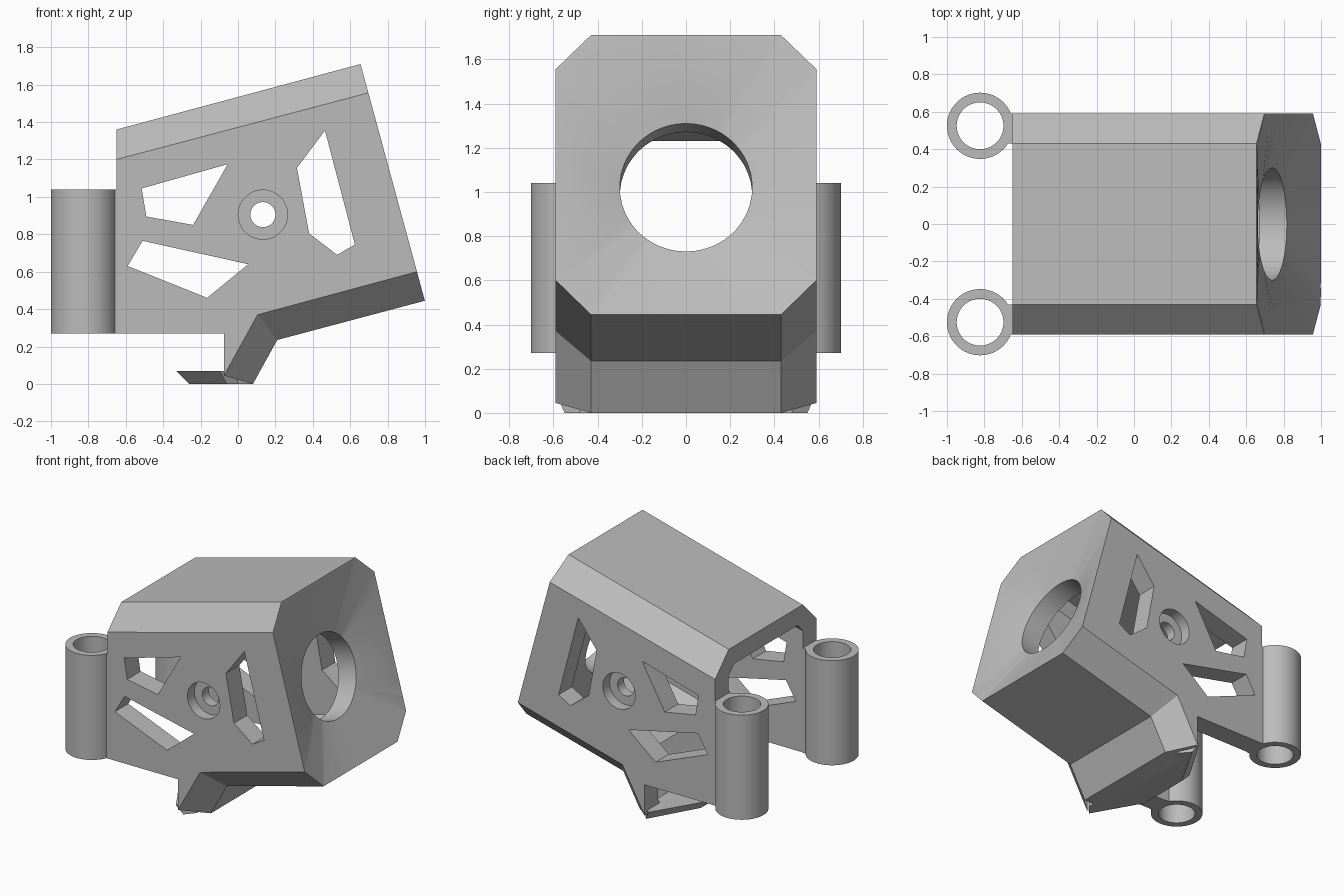
import bpy, bmesh
from math import radians, cos, sin, pi, hypot
from mathutils import Vector

if "Cube" in bpy.data.objects:
    bpy.data.objects.remove(bpy.data.objects["Cube"])

grey = bpy.data.materials.new("plain grey")
grey.use_nodes = True
grey.diffuse_color = (0.5, 0.5, 0.5, 1)
grey.node_tree.nodes["Principled BSDF"].inputs["Base Color"].default_value = (0.5, 0.5, 0.5, 1)

TILT = radians(15)


def tilted(d, u):
    """Point in the x-z plane: d along the lens axis, u up the front face."""
    return (0.8275 + d * cos(TILT) - u * sin(TILT),
            1.078 + d * sin(TILT) + u * cos(TILT))


def loft(name, rings):
    """Closed solid through rings holding equal numbers of points."""
    bm = bmesh.new()
    rows = [[bm.verts.new(p) for p in ring] for ring in rings]
    n = len(rows[0])
    for a, b in zip(rows, rows[1:]):
        for i in range(n):
            j = (i + 1) % n
            bm.faces.new((a[i], a[j], b[j], b[i]))
    bm.faces.new(rows[0])
    bm.faces.new(rows[-1])
    bmesh.ops.recalc_face_normals(bm, faces=bm.faces[:])
    mesh = bpy.data.meshes.new(name)
    bm.to_mesh(mesh)
    bm.free()
    mesh.materials.append(grey)
    obj = bpy.data.objects.new(name, mesh)
    bpy.context.collection.objects.link(obj)
    return obj


def across(profile, y):
    return [(x, y, z) for x, z in profile]


def circle(cx, cy, r, n=64):
    return [(cx + r * cos(2 * pi * i / n), cy + r * sin(2 * pi * i / n)) for i in range(n)]


def flat(outline, z):
    return [(x, y, z) for x, y in outline]


def cut(obj, cutters):
    """Subtract the cutters, bake the result and remove them."""
    for c in cutters:
        m = obj.modifiers.new("cut", 'BOOLEAN')
        m.operation, m.solver, m.object = 'DIFFERENCE', 'EXACT', c
    bpy.context.view_layer.update()
    dg = bpy.context.evaluated_depsgraph_get()
    mesh = bpy.data.meshes.new_from_object(obj.evaluated_get(dg))
    obj.modifiers.clear()
    obj.data = mesh
    for c in cutters:
        bpy.data.objects.remove(c)


def smooth(obj):
    bpy.ops.object.select_all(action='DESELECT')
    obj.select_set(True)
    bpy.context.view_layer.objects.active = obj
    bpy.ops.object.shade_smooth_by_angle(angle=radians(25))


# Housing: full profile in the middle, chamfered profile on the sides
middle = [(-0.65, 1.36), (0.655, 1.71), (1.0, 0.445), (0.21, 0.235),
          (0.08, 0), (-0.075, 0), (-0.075, 0.27), (-0.65, 0.27)]
side = [(-0.65, 1.2), (0.697, 1.556), (0.957, 0.6), (0.105, 0.37),
        (-0.075, 0.045), (-0.075, 0.05), (-0.075, 0.27), (-0.65, 0.27)]
housing = loft("housing", [across(side, -0.59), across(middle, -0.43),
                           across(middle, 0.43), across(side, 0.59)])

# Cavity, open at the back
inner_mid = [tilted(-1.9, 0.53), tilted(-0.25, 0.53), tilted(-0.25, -0.53),
             (0.126, 0.342), (-0.024, 0.07), (-1.1, 0.07)]
inner_side = [tilted(-1.9, 0.465), tilted(-0.25, 0.465), tilted(-0.25, -0.465),
              (0.083, 0.398), (-0.098, 0.07), (-1.1, 0.07)]
cavity = loft("cavity_cutter", [across(inner_side, -0.435), across(inner_mid, -0.37),
                                across(inner_mid, 0.37), across(inner_side, 0.435)])

# Lens funnel: chamfered rectangle narrowing to a round hole
W, H, C, DROP, R, DEPTH = 0.586, 0.651, 0.16, -0.033, 0.3, 0.1
corners = [(W, H - C), (W - C, H), (C - W, H), (-W, H - C),
           (-W, C - H), (C - W, -H), (W - C, -H), (W, C - H)]
outline = []
for i, a in enumerate(corners):
    a, b = Vector(a), Vector(corners[(i + 1) % 8])
    outline += [a.lerp(b, k / 10) for k in range(10)]
mouth, throat, back = [], [], []
for y, u in outline:
    s = R / hypot(y, u - DROP)
    ty, tu = y * s, (u - DROP) * s + DROP
    for ring, py, pu, d in ((mouth, y + (y - ty) * 0.1, u + (u - tu) * 0.1, DEPTH * 0.1),
                            (throat, ty, tu, -DEPTH), (back, ty, tu, -0.4)):
        x, z = tilted(d, pu)
        ring.append((x, py, z))
funnel = loft("funnel_cutter", [mouth, throat, back])

# Side windows and screw holes
windows = [
    [(-0.515, 1.045), (-0.055, 1.175), (-0.24, 0.85), (-0.49, 0.895)],
    [(-0.51, 0.765), (0.055, 0.64), (-0.165, 0.46), (-0.59, 0.63)],
    [(0.465, 1.355), (0.315, 1.155), (0.38, 0.805), (0.53, 0.69), (0.625, 0.745)],
    circle(0.133, 0.905, 0.067, 40),
]
cutters = [cavity, funnel]
cutters += [loft("window_cutter", [across(w, -1), across(w, 1)]) for w in windows]
for s in (-1, 1):
    bore = circle(0.133, 0.905, 0.132, 48)
    cutters.append(loft("counterbore_cutter", [across(bore, s * 0.51), across(bore, s)]))
cut(housing, cutters)
smooth(housing)

# Foot lip under the housing, undercut at its edge
low = [(0.0, 0.48), (-0.06, 0.55), (-0.26, 0.2), (-0.26, -0.2), (-0.06, -0.55), (0.0, -0.48)]
high = [(0.0, 0.48), (-0.1, 0.58), (-0.33, 0.2), (-0.33, -0.2), (-0.1, -0.58), (0.0, -0.48)]
loft("foot_lip", [flat(low, 0), flat(high, 0.07)])

# Rear mounting tubes with joining necks
for s, label in ((-1, "front"), (1, "back")):
    cy = s * 0.525
    rings = [flat(circle(-0.823, cy, r), z) for r, z in
             ((0.177, 0.27), (0.177, 1.04))]
    tube = loft(label + "_tube", rings)
    hole = circle(-0.823, cy, 0.125)
    cut(tube, [loft("bore_cutter", [flat(hole, 0), flat(hole, 2)])])
    smooth(tube)
    neck = [(-0.682, s * 0.43), (-0.645, s * 0.43), (-0.645, s * 0.59), (-0.682, s * 0.59)]
    loft(label + "_neck", [flat(neck, 0.27), flat(neck, 1.04)])
